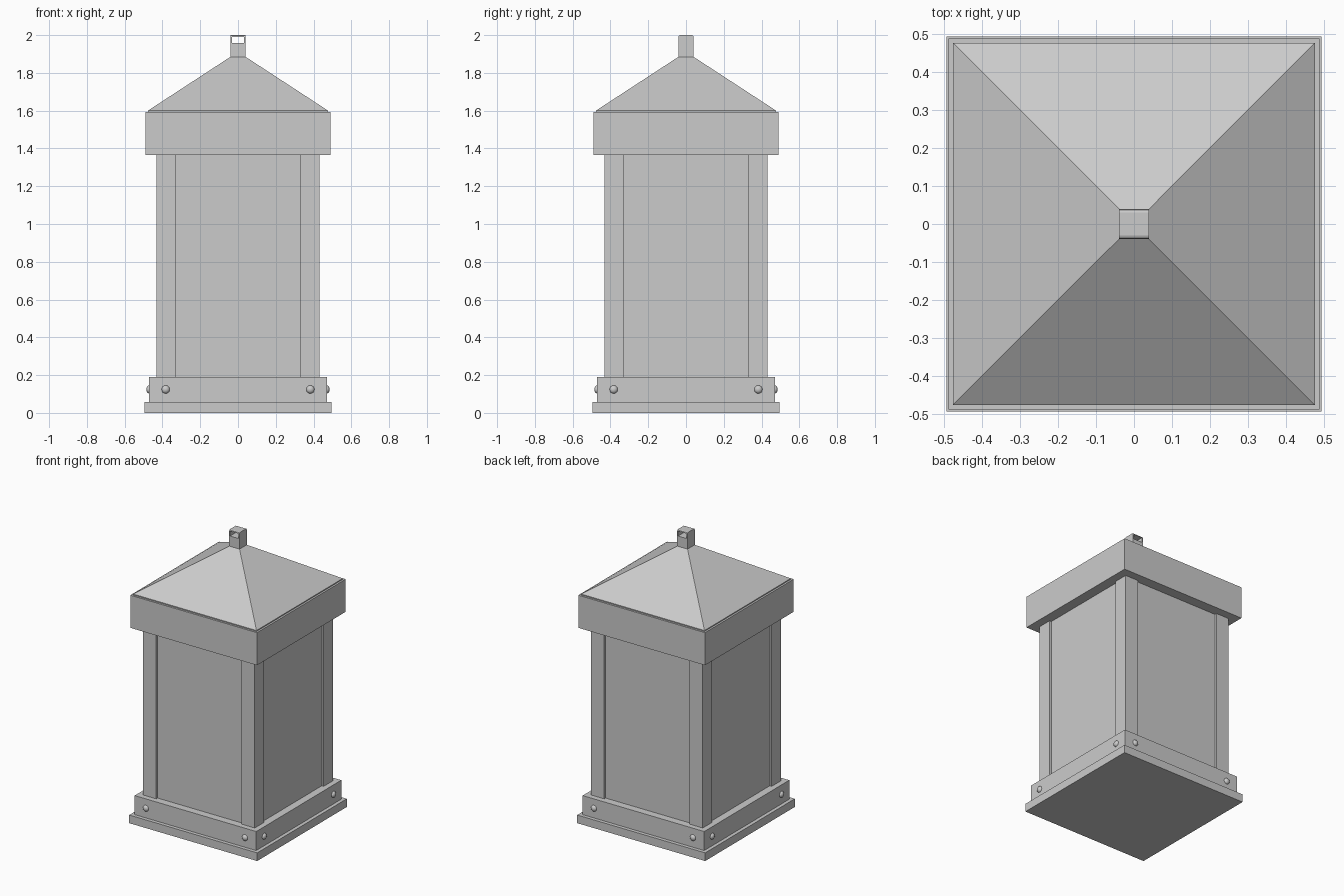
import bpy, bmesh, math
from mathutils import Matrix

if "Cube" in bpy.data.objects:
    bpy.data.objects.remove(bpy.data.objects["Cube"])


def make_object(name, bm):
    bmesh.ops.recalc_face_normals(bm, faces=bm.faces[:])
    mesh = bpy.data.meshes.new(name)
    bm.to_mesh(mesh)
    bm.free()
    obj = bpy.data.objects.new(name, mesh)
    bpy.context.collection.objects.link(obj)
    return obj


def box(name, hx, hy, z0, z1, cx=0, cy=0):
    bm = bmesh.new()
    bmesh.ops.create_cube(bm, size=1)
    bm.transform(Matrix.Translation((cx, cy, (z0 + z1) / 2))
                 @ Matrix.Diagonal((2 * hx, 2 * hy, z1 - z0, 1)))
    return make_object(name, bm)


# Stepped base
box("base_plate", 0.495, 0.495, 0, 0.057)
box("base_skirt", 0.47, 0.47, 0.057, 0.19)

# Recessed panel body and corner posts
box("panel_body", 0.417, 0.417, 0.19, 1.365)
for i, (sx, sy) in enumerate([(-1, -1), (1, -1), (1, 1), (-1, 1)]):
    box(f"corner_post_{i + 1}", 0.051, 0.051, 0.19, 1.365, sx * 0.381, sy * 0.381)

# Cap band and truncated pyramid roof with a thin lip under the eaves
box("cap_band", 0.49, 0.49, 1.365, 1.593)
box("roof_lip", 0.477, 0.477, 1.593, 1.6)
bm = bmesh.new()
bmesh.ops.create_cube(bm, size=2)
for v in bm.verts:
    top = v.co.z > 0
    half = 0.04 if top else 0.477
    v.co = (v.co.x * half, v.co.y * half, 1.885 if top else 1.6)
make_object("roof", bm)

# Finial with rounded top edges and an opening running front to back
finial = box("finial", 0.04, 0.04, 1.87, 2.0)
bm = bmesh.new()
bm.from_mesh(finial.data)
top_edges = [e for e in bm.edges
             if all(v.co.z > 1.99 for v in e.verts)
             and abs(e.verts[0].co.y - e.verts[1].co.y) < 1e-4]
bmesh.ops.bevel(bm, geom=top_edges, offset=0.009, segments=2, profile=0.5, affect='EDGES')
bm.to_mesh(finial.data)
bm.free()
cutter = box("finial_opening_cutter", 0.033, 0.1, 1.957, 1.991)
cutter.hide_render = True
cutter.hide_viewport = True
cutter.display_type = 'WIRE'
mod = finial.modifiers.new("opening", 'BOOLEAN')
mod.operation = 'DIFFERENCE'
mod.solver = 'EXACT'
mod.object = cutter

# Domed rivets, two on each side of the skirt
bm = bmesh.new()
for side in range(4):
    for s in (-1, 1):
        m = (Matrix.Rotation(side * math.pi / 2, 4, 'Z')
             @ Matrix.Translation((s * 0.383, -0.468, 0.124))
             @ Matrix.Diagonal((1, 0.78, 1, 1))
             @ Matrix.Rotation(math.pi / 2, 4, 'X'))
        bmesh.ops.create_uvsphere(bm, u_segments=16, v_segments=8, radius=0.022, matrix=m)
rivets = make_object("rivets", bm)
for p in rivets.data.polygons:
    p.use_smooth = True
